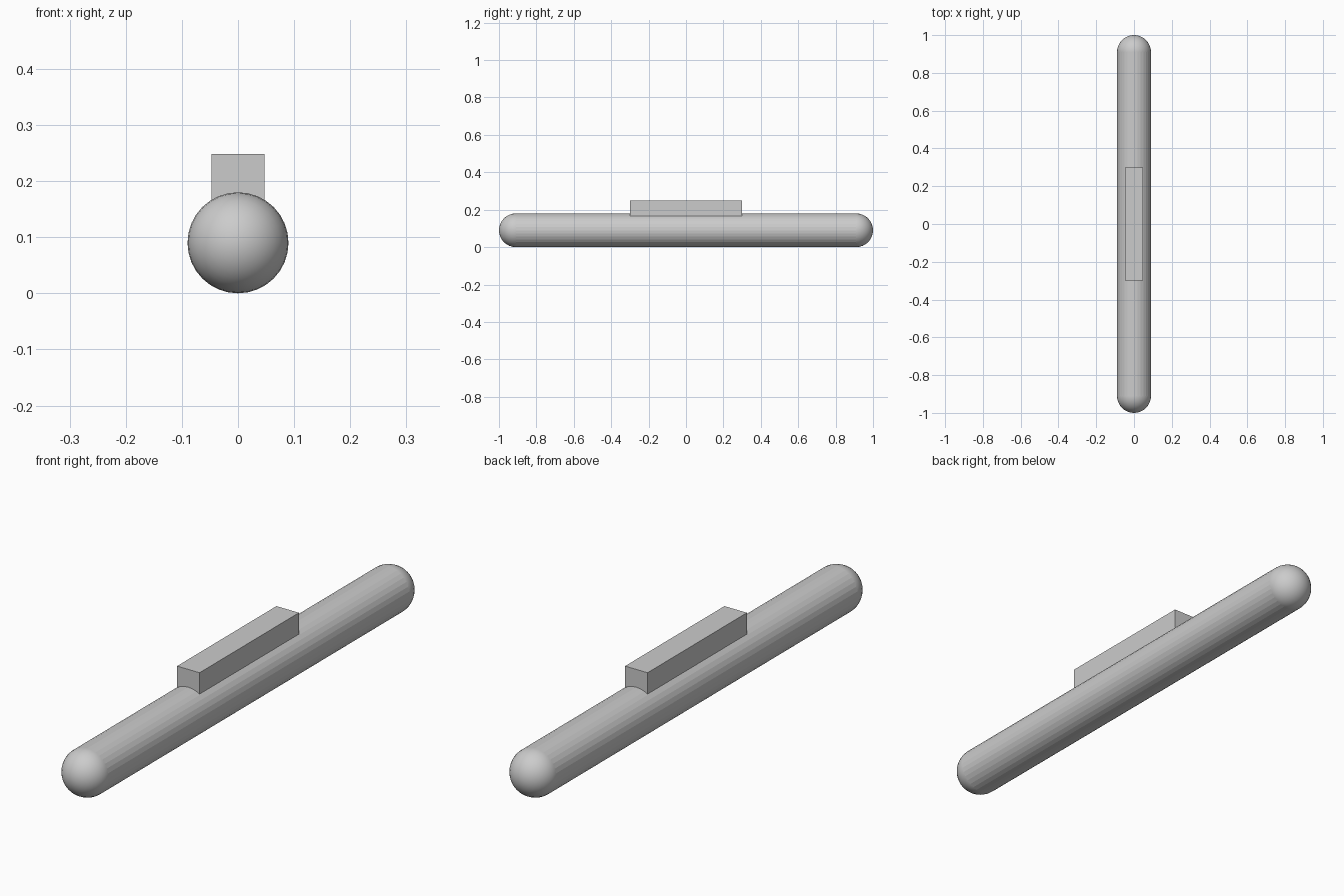
import bpy
import math

RADIUS = 0.09
HALF_BODY = 1.0 - RADIUS

cube = bpy.data.objects.get("Cube")
if cube:
    bpy.data.objects.remove(cube, do_unlink=True)

grey = bpy.data.materials.new("plain grey")
grey.use_nodes = True
colour = (0.6, 0.6, 0.6, 1.0)
grey.diffuse_color = colour
grey.node_tree.nodes["Principled BSDF"].inputs["Base Color"].default_value = colour


def finish(name):
    obj = bpy.context.object
    obj.name = name
    obj.data.materials.append(grey)
    return obj


# Long faceted tube lying along y
bpy.ops.mesh.primitive_cylinder_add(
    vertices=32, radius=RADIUS, depth=2 * HALF_BODY,
    location=(0, 0, RADIUS), rotation=(math.pi / 2, 0, 0))
finish("tube")

# Smooth round caps at both ends
for name, side in (("front_cap", -1), ("back_cap", 1)):
    bpy.ops.mesh.primitive_uv_sphere_add(
        segments=32, ring_count=16, radius=RADIUS,
        location=(0, side * HALF_BODY, RADIUS), rotation=(math.pi / 2, 0, 0))
    finish(name)
    bpy.ops.object.shade_smooth()

# Rectangular block set into the top of the tube
bottom, top = 0.15, 0.248
bpy.ops.mesh.primitive_cube_add(size=1, location=(0, 0, (bottom + top) / 2))
block = finish("top_block")
block.scale = (0.095, 0.6, top - bottom)
bpy.ops.object.transform_apply(location=False, rotation=False, scale=True)
